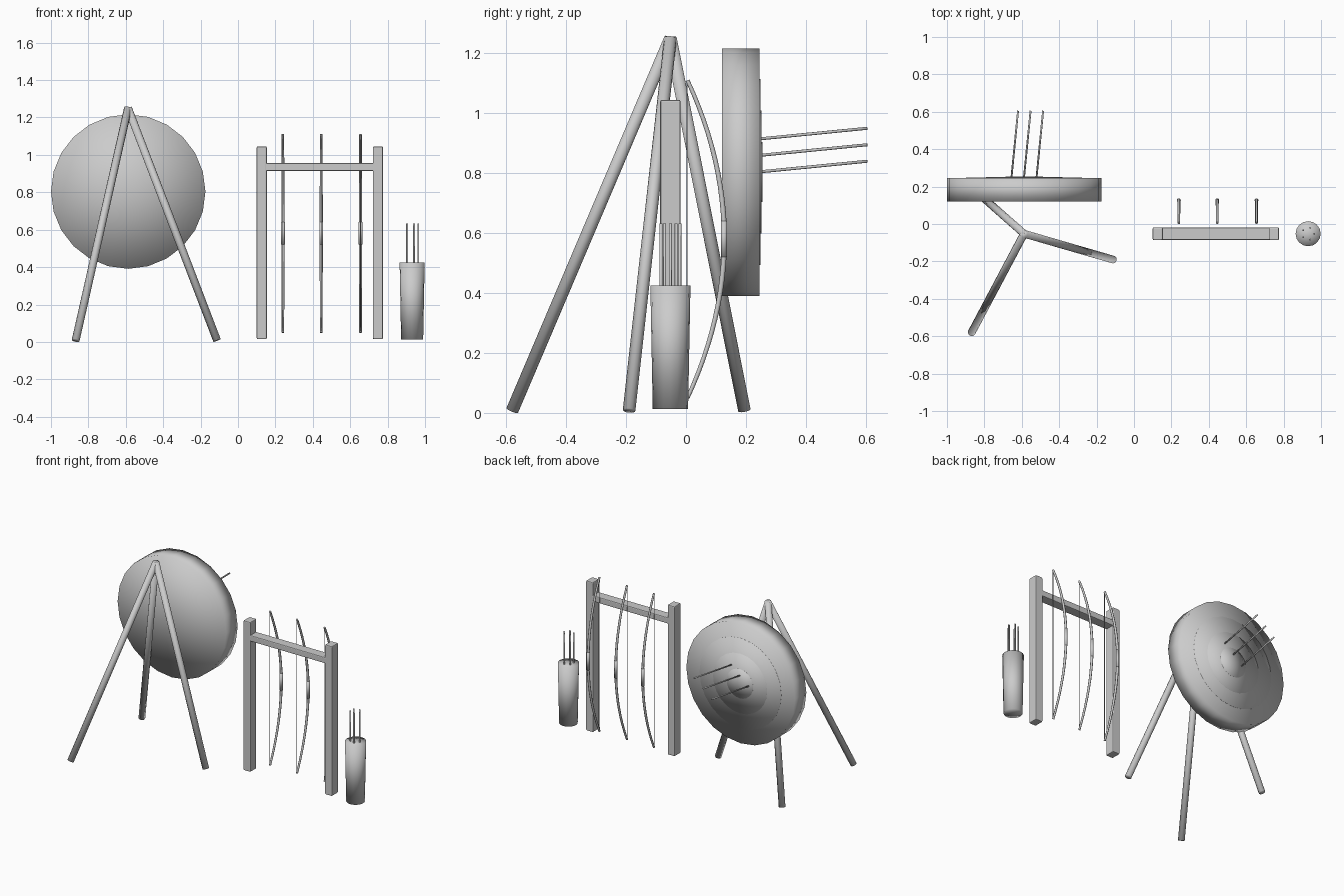
import bpy, bmesh, math
from mathutils import Vector

if "Cube" in bpy.data.objects:
    bpy.data.objects.remove(bpy.data.objects["Cube"])

grey = bpy.data.materials.new("plain grey")
grey.diffuse_color = (0.6, 0.6, 0.6, 1)
grey.use_nodes = True
grey.node_tree.nodes["Principled BSDF"].inputs["Base Color"].default_value = grey.diffuse_color


def add_object(name, bm, smooth=True):
    bmesh.ops.recalc_face_normals(bm, faces=bm.faces)
    for f in bm.faces:
        f.smooth = smooth
    me = bpy.data.meshes.new(name)
    bm.to_mesh(me)
    bm.free()
    me.materials.append(grey)
    ob = bpy.data.objects.new(name, me)
    bpy.context.collection.objects.link(ob)
    return ob


def rod(name, a, b, r1, r2=None, sides=12):
    """Capped round bar from a to b."""
    a, b = Vector(a), Vector(b)
    d = b - a
    bm = bmesh.new()
    bmesh.ops.create_cone(bm, cap_ends=True, cap_tris=True, segments=sides,
                          radius1=r1, radius2=r1 if r2 is None else r2, depth=d.length)
    m = Vector((0, 0, 1)).rotation_difference(d).to_matrix()
    for v in bm.verts:
        v.co = m @ v.co + (a + b) / 2
    return add_object(name, bm)


def box(name, centre, size, bevel):
    bm = bmesh.new()
    bmesh.ops.create_cube(bm, size=1)
    for v in bm.verts:
        v.co = Vector(c + p * s for c, p, s in zip(centre, v.co, size))
    ob = add_object(name, bm, False)
    mod = ob.modifiers.new("soft edges", 'BEVEL')
    mod.width, mod.segments = bevel, 2
    return ob


# Round target with raised scoring rings on the back side
TX, TZ = -0.587, 0.804
rod("target_disc", (TX, 0.12, TZ), (TX, 0.245, TZ), 0.413, sides=24)
for i, r in enumerate((0.31, 0.205, 0.1)):
    rod(f"target_ring_{i + 1}", (TX, 0.24, TZ), (TX, 0.249 + 0.003 * i, TZ), r, sides=24)

# Arrows stuck in the target
for i in range(3):
    x, z = -0.655 + 0.067 * i, 0.805 + 0.055 * i
    rod(f"target_arrow_{i + 1}", (x, 0.25, z), (x + 0.035, 0.605, z + 0.035), 0.005, sides=8)

# Tripod stand
for i, (x, y) in enumerate(((-0.868, -0.58), (-0.112, -0.19), (-0.868, 0.195))):
    rod(f"tripod_leg_{i + 1}", (x, y, 0.008), (-0.588, -0.052, 1.25), 0.021)

# Bow rack
for side, x in (("left", 0.127), ("right", 0.748)):
    box(f"rack_post_{side}", (x, -0.052, 0.53), (0.054, 0.068, 1.03), 0.006)
box("rack_crossbar", (0.4375, -0.052, 0.935), (0.61, 0.066, 0.042), 0.006)

# Bows: tapered curved limb, grip and string
for i, x in enumerate((0.24, 0.445, 0.655)):
    cu = bpy.data.curves.new("bow_path", 'CURVE')
    cu.dimensions = '3D'
    cu.bevel_depth, cu.bevel_resolution, cu.use_fill_caps = 0.009, 2, True
    sp = cu.splines.new('POLY')
    n = 24
    sp.points.add(n)
    for k, p in enumerate(sp.points):
        t = 2 * k / n - 1
        p.co = (x, 0.005 + 0.123 * (1 - t * t), 0.58 + 0.53 * t, 1)
        p.radius = 1 - 0.25 * abs(t)
    sp.use_smooth = True
    cu.materials.append(grey)
    ob = bpy.data.objects.new(f"bow_limb_{i + 1}", cu)
    bpy.context.collection.objects.link(ob)
    rod(f"bow_grip_{i + 1}", (x, 0.127, 0.52), (x, 0.127, 0.64), 0.0105)
    rod(f"bow_string_{i + 1}", (x, 0.003, 0.05), (x, 0.003, 1.11), 0.002, sides=6)

# Quiver with spare arrows
QX, QY = 0.931, -0.052
rod("quiver", (QX, QY, 0.013), (QX, QY, 0.425), 0.059, 0.067, sides=16)
for i in range(5):
    a = math.tau * i / 5
    x, y = QX + 0.033 * math.cos(a), QY + 0.033 * math.sin(a)
    rod(f"quiver_arrow_{i + 1}", (x, y, 0.1), (x, y, 0.632), 0.005, sides=8)
